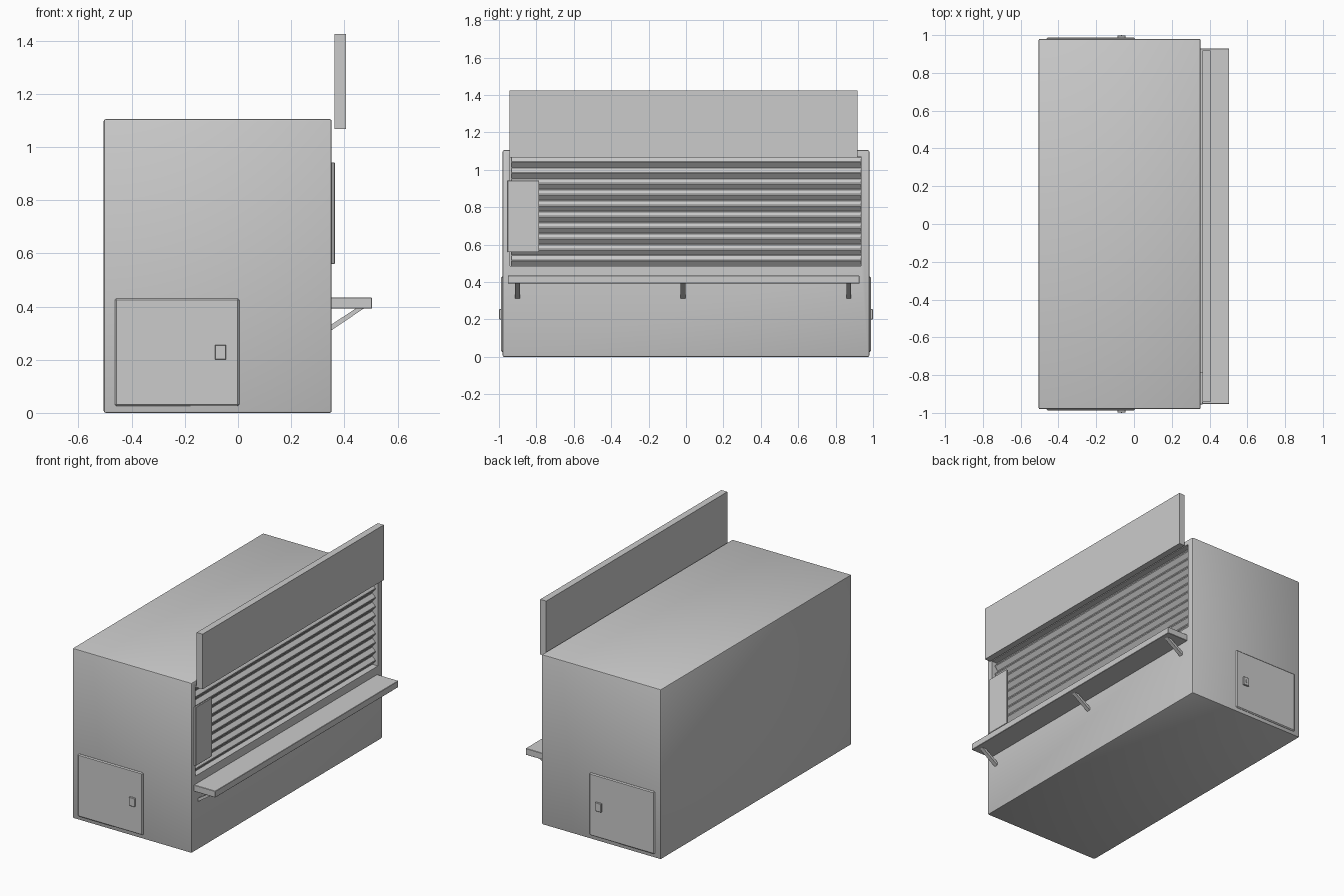
import bpy, bmesh
from mathutils import Vector

if "Cube" in bpy.data.objects:
    bpy.data.objects.remove(bpy.data.objects["Cube"])


def make_object(name, bm, smooth=False):
    bmesh.ops.recalc_face_normals(bm, faces=bm.faces[:])
    mesh = bpy.data.meshes.new(name)
    bm.to_mesh(mesh)
    bm.free()
    ob = bpy.data.objects.new(name, mesh)
    bpy.context.collection.objects.link(ob)
    if smooth:
        bpy.ops.object.select_all(action='DESELECT')
        ob.select_set(True)
        bpy.context.view_layer.objects.active = ob
        bpy.ops.object.shade_smooth_by_angle()
    return ob


def box_bmesh(x, y, z, bevel=0.0, segments=1):
    bm = bmesh.new()
    bmesh.ops.create_cube(bm, size=1)
    for v in bm.verts:
        v.co = Vector([r[0] if c < 0 else r[1] for c, r in zip(v.co, (x, y, z))])
    if bevel:
        bmesh.ops.bevel(bm, geom=bm.edges[:], offset=bevel, segments=segments,
                        profile=0.5, affect='EDGES')
    return bm


def box(name, x, y, z, bevel=0.0, segments=1):
    return make_object(name, box_bmesh(x, y, z, bevel, segments))


def prism(name, profile, y0, y1, closed=True):
    """Extrude an (x, z) profile along y."""
    bm = bmesh.new()
    a = [bm.verts.new((x, y0, z)) for x, z in profile]
    b = [bm.verts.new((x, y1, z)) for x, z in profile]
    n = len(profile)
    for i in range(n if closed else n - 1):
        j = (i + 1) % n
        bm.faces.new((a[i], a[j], b[j], b[i]))
    if closed:
        bm.faces.new(a)
        bm.faces.new(b[::-1])
    return make_object(name, bm)


# Kiosk body with a recessed serving window in the +x wall
OPEN_Y, OPEN_Z, RECESS_X = (-0.94, 0.935), (0.487, 1.072), 0.305
bm = box_bmesh((-0.505, 0.352), (-0.98, 0.98), (0, 1.105), 0.007, 2)
bm.normal_update()
wall = max((f for f in bm.faces if f.normal.x > 0.99), key=lambda f: f.calc_area())
bmesh.ops.inset_region(bm, faces=[wall], thickness=0.02)
for v in wall.verts:
    v.co.y = OPEN_Y[0] if v.co.y < 0 else OPEN_Y[1]
    v.co.z = OPEN_Z[0] if v.co.z < 0.5 else OPEN_Z[1]
res = bmesh.ops.extrude_discrete_faces(bm, faces=[wall])
for v in res['faces'][0].verts:
    v.co.x = RECESS_X
make_object("kiosk_body", bm, smooth=True)

# Corrugated roller shutter inside the window
SLATS = 10
pitch = (OPEN_Z[1] - OPEN_Z[0]) / SLATS
profile = []
for i in range(SLATS):
    z = OPEN_Z[0] + i * pitch
    for x, f in ((0.312, 0.0), (0.333, 0.42), (0.333, 0.55), (0.312, 0.92)):
        profile.append((x, z + f * pitch))
profile += [(0.312, OPEN_Z[1]), (0.306, OPEN_Z[1]), (0.306, OPEN_Z[0])]
prism("roller_shutter", profile, -0.932, OPEN_Y[1])

# Sign board, side notice panel and serving counter
box("sign_board", (0.363, 0.406), (-0.943, 0.918), (1.067, 1.425))
box("notice_panel", (0.351, 0.364), (-0.955, -0.785), (0.56, 0.942), 0.002)
box("serving_counter", (0.345, 0.504), (-0.953, 0.928), (0.392, 0.434), 0.002)

# Diagonal counter brackets
strut = [(0.345, 0.308), (0.352, 0.311), (0.475, 0.394), (0.445, 0.394), (0.345, 0.328)]
for i, y in enumerate((-0.9, -0.016, 0.87)):
    prism(f"counter_bracket_{i + 1}", strut, y - 0.013, y + 0.013)

# Service doors with latch plates on both end walls
for side, s in (("front", -1), ("back", 1)):
    def span(a, b):
        return tuple(sorted((s * a, s * b)))
    box(f"{side}_door", (-0.463, 0.005), span(0.972, 0.988), (0.025, 0.431), 0.006)
    bm = box_bmesh((-0.087, -0.045), span(0.98, 0.9985), (0.2, 0.256), 0.002)
    make_object(f"{side}_latch_plate", bm)
    box(f"{side}_latch_slot", (-0.07, -0.063), span(0.99, 1.0), (0.217, 0.239))
